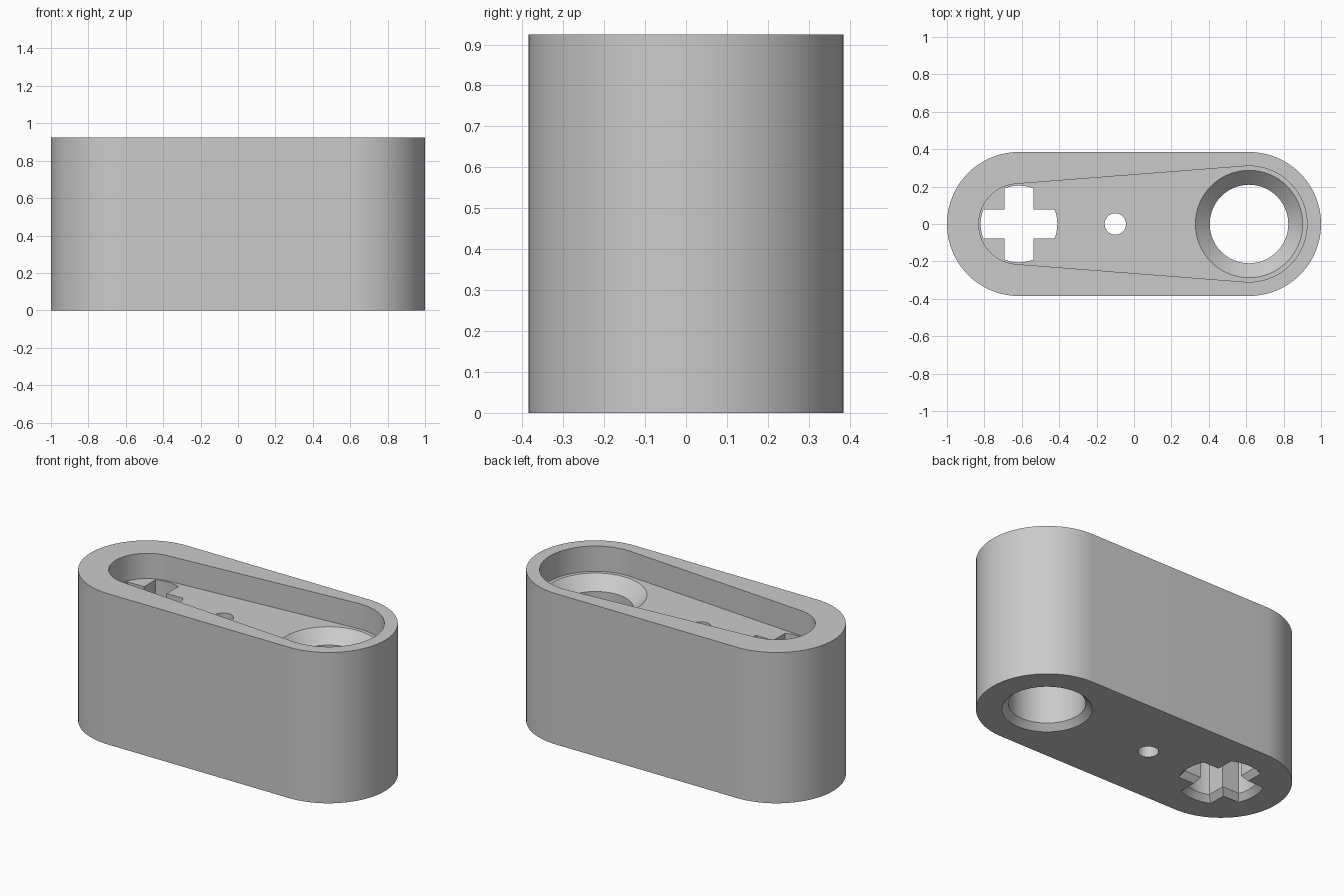
import bpy
import bmesh
from math import sin, cos, pi, asin, radians

cube = bpy.data.objects.get("Cube")
if cube:
    bpy.data.objects.remove(cube, do_unlink=True)

PITCH = 0.615     # distance of each end centre from the middle
HEIGHT = 0.925
FLOOR = 0.77      # floor of the top recess
EPS = 0.05

grey = bpy.data.materials.new("plain grey")
grey.use_nodes = True
colour = (0.6, 0.6, 0.6, 1)
grey.diffuse_color = colour
grey.node_tree.nodes["Principled BSDF"].inputs["Base Color"].default_value = colour


def arc(x, r, start, end, steps):
    return [(x + r * cos(start + (end - start) * i / steps),
             r * sin(start + (end - start) * i / steps)) for i in range(steps + 1)]


def circle(x, r, steps=64):
    return arc(x, r, 0, 2 * pi, steps)[:-1]


def capsule(r_left, r_right):
    """Two end circles joined by their common tangents."""
    lean = asin((r_right - r_left) / (2 * PITCH))
    a = pi / 2 + lean
    return arc(PITCH, r_right, -a, a, 40) + arc(-PITCH, r_left, a, 2 * pi - a, 40)


def cross(x, r, half):
    """Four arms with rounded tips inside a circle."""
    points = []
    spread = asin(half / r)
    for k in range(4):
        turn = k * pi / 2
        points += arc(x, r, turn - spread, turn + spread, 8)
        c, s = cos(turn), sin(turn)
        points.append((x + half * (c - s), half * (s + c)))
    return points


def loft(name, levels):
    """Closed solid through matching outlines at rising heights."""
    bm = bmesh.new()
    rings = [[bm.verts.new((x, y, z)) for x, y in outline] for z, outline in levels]
    n = len(rings[0])
    bm.faces.new(rings[0][::-1])
    bm.faces.new(rings[-1])
    for low, high in zip(rings, rings[1:]):
        for i in range(n):
            j = (i + 1) % n
            bm.faces.new((low[i], low[j], high[j], high[i]))
    mesh = bpy.data.meshes.new(name)
    bm.to_mesh(mesh)
    bm.free()
    obj = bpy.data.objects.new(name, mesh)
    bpy.context.collection.objects.link(obj)
    mesh.materials.append(grey)
    return obj


body = loft("link_body", [(0, capsule(0.385, 0.385)), (HEIGHT, capsule(0.385, 0.385))])

TOP = FLOOR + EPS
BEVEL = 0.035     # lower chamfer
SINK = 0.077      # upper countersink
cutters = [
    # tapered recess in the top
    loft("recess_cutter", [(FLOOR, capsule(0.215, 0.31)), (HEIGHT + EPS, capsule(0.215, 0.31))]),
    # round hole, countersunk at both ends
    loft("round_hole_cutter", [
        (-EPS, circle(PITCH, 0.21 + BEVEL)), (0, circle(PITCH, 0.21 + BEVEL)),
        (BEVEL, circle(PITCH, 0.21)), (FLOOR - SINK, circle(PITCH, 0.21)),
        (FLOOR, circle(PITCH, 0.21 + SINK)), (TOP, circle(PITCH, 0.21 + SINK))]),
    # cross hole, chamfered below
    loft("cross_hole_cutter", [
        (-EPS, cross(-PITCH, 0.235, 0.105)), (0, cross(-PITCH, 0.235, 0.105)),
        (BEVEL, cross(-PITCH, 0.205, 0.077)), (TOP, cross(-PITCH, 0.205, 0.077))]),
    # small middle hole
    loft("pin_hole_cutter", [(-EPS, circle(-0.1, 0.057, 32)), (TOP, circle(-0.1, 0.057, 32))]),
]
for cutter in cutters:
    cutter.hide_render = True
    cut = body.modifiers.new(cutter.name, 'BOOLEAN')
    cut.operation = 'DIFFERENCE'
    cut.solver = 'EXACT'
    cut.object = cutter

# Apply the cuts and drop the cutters
bpy.ops.object.select_all(action='DESELECT')
body.select_set(True)
bpy.context.view_layer.objects.active = body
for name in [m.name for m in body.modifiers]:
    bpy.ops.object.modifier_apply(modifier=name)
for cutter in cutters:
    bpy.data.objects.remove(cutter, do_unlink=True)
bpy.ops.object.shade_smooth_by_angle(angle=radians(25))
